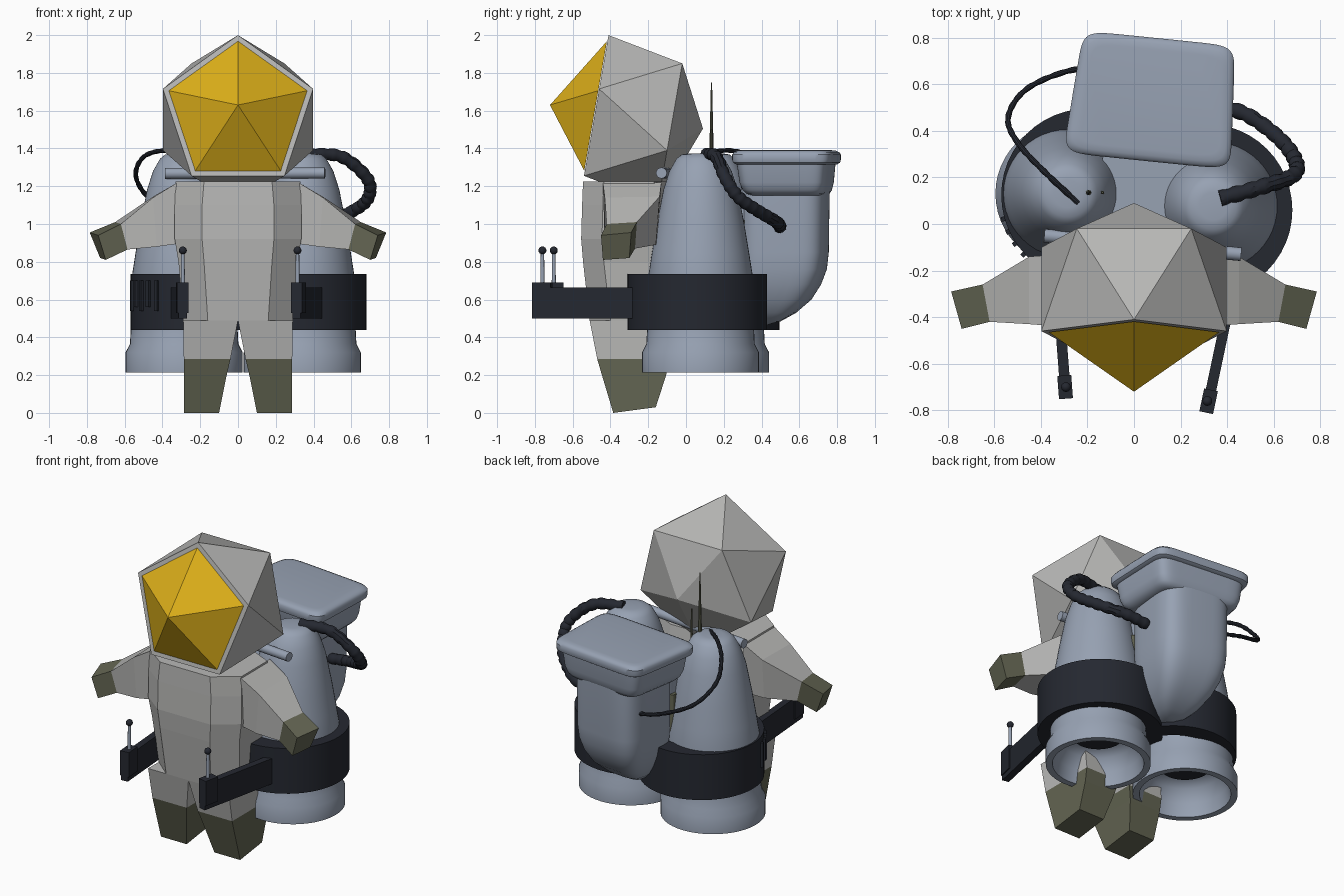
import bpy, math
from mathutils import Vector, Matrix

if "Cube" in bpy.data.objects:
    bpy.data.objects.remove(bpy.data.objects["Cube"])


def material(name, rgb):
    m = bpy.data.materials.new(name)
    m.diffuse_color = (*rgb, 1)
    m.use_nodes = True
    m.node_tree.nodes["Principled BSDF"].inputs["Base Color"].default_value = m.diffuse_color
    return m


SUIT = material("suit_grey", (0.48, 0.48, 0.47))
OLIVE = material("olive", (0.125, 0.13, 0.085))
GOLD = material("gold", (0.72, 0.43, 0.01))
STEEL = material("blue_grey", (0.31, 0.36, 0.45))
DARK = material("near_black", (0.018, 0.021, 0.03))


def finish(ob, mat, smooth):
    ob.data.materials.clear()
    ob.data.materials.append(mat)
    if smooth:
        bpy.ops.object.select_all(action='DESELECT')
        ob.select_set(True)
        bpy.context.view_layer.objects.active = ob
        bpy.ops.object.shade_smooth_by_angle(angle=math.radians(35))
    return ob


def mesh(name, verts, faces, mat, smooth=False):
    import bmesh
    me = bpy.data.meshes.new(name)
    me.from_pydata([tuple(v) for v in verts], [], faces)
    bm = bmesh.new()
    bm.from_mesh(me)
    bmesh.ops.recalc_face_normals(bm, faces=bm.faces)
    bm.to_mesh(me)
    bm.free()
    ob = bpy.data.objects.new(name, me)
    bpy.context.collection.objects.link(ob)
    return finish(ob, mat, smooth)


def loft(name, rings, mat, smooth=False, closed=False):
    """Skin equal-length rings; cap the ends, or join them when closed."""
    n, k = len(rings[0]), len(rings)
    faces = []
    for i in range(k if closed else k - 1):
        a, b = i * n, ((i + 1) % k) * n
        faces += [(a + j, a + (j + 1) % n, b + (j + 1) % n, b + j) for j in range(n)]
    if not closed:
        faces += [tuple(range(n)), tuple(range((k - 1) * n, k * n))]
    return mesh(name, [p for r in rings for p in r], faces, mat, smooth)


def lathe(name, cx, cy, profile, mat, closed=False, n=48):
    rings = [[(cx + r * math.cos(t * math.tau / n), cy + r * math.sin(t * math.tau / n), z)
              for t in range(n)] for r, z in profile]
    return loft(name, rings, mat, True, closed)


def rod(name, p0, p1, r0, r1, mat, n=16):
    p0, p1 = Vector(p0), Vector(p1)
    q = (p1 - p0).to_track_quat('Z', 'Y')
    circle = [Vector((math.cos(t * math.tau / n), math.sin(t * math.tau / n), 0)) for t in range(n)]
    return loft(name, [[p + q @ (c * r) for c in circle] for p, r in ((p0, r0), (p1, r1))], mat, True)


def beam(name, a, b, width, z0, z1, mat):
    a, b = Vector(a), Vector(b)
    d = (b - a).normalized()
    s = Vector((-d.y, d.x)) * width / 2
    return loft(name, [[(*(p + s), z0), (*(p - s), z0), (*(p - s), z1), (*(p + s), z1)]
                       for p in (a, b)], mat)


def hose(name, pts, radius, steps, mat):
    """Ribbed hose along a smooth path."""
    pts = [Vector(p) for p in pts]
    ext = [pts[0] * 2 - pts[1]] + pts + [pts[-1] * 2 - pts[-2]]
    path = []
    for i in range(1, len(ext) - 2):
        a, b, c, d = ext[i - 1:i + 3]
        for s in range(steps):
            t = s / steps
            path.append(0.5 * (2 * b + (c - a) * t + (2 * a - 5 * b + 4 * c - d) * t * t
                               + (3 * b - a - 3 * c + d) * t ** 3))
    cu = bpy.data.curves.new(name, 'CURVE')
    cu.dimensions, cu.bevel_depth, cu.bevel_resolution = '3D', radius, 3
    cu.use_fill_caps = True
    sp = cu.splines.new('POLY')
    sp.points.add(len(path) - 1)
    for i, p in enumerate(path):
        sp.points[i].co = (*p, 1)
        sp.points[i].radius = 0.84 if i % 3 == 2 else 1.0
    ob = bpy.data.objects.new(name, cu)
    bpy.context.collection.objects.link(ob)
    bpy.ops.object.select_all(action='DESELECT')
    ob.select_set(True)
    bpy.context.view_layer.objects.active = ob
    bpy.ops.object.convert(target='MESH')
    finish(bpy.context.object, mat, True)


# Helmet: tilted icosahedron with a flat front opening
up, back = Vector((0, 0.172, 0.985)), Vector((0, 0.985, -0.172))
c_front, c_back = Vector((0, -0.482, 1.588)), Vector((0, -0.078, 1.517))


def pentagon(c, r, start):
    return [c + Vector((1, 0, 0)) * r * math.sin(start + i * math.tau / 5)
            + up * r * math.cos(start + i * math.tau / 5) for i in range(5)]


rim, rear = pentagon(c_front, 0.418, 0), pentagon(c_back, 0.418, math.pi / 5)
faces = [tuple(range(5))]
for i in range(5):
    j = (i + 1) % 5
    faces += [(i, j, 5 + i), (j, 5 + j, 5 + i), (5 + i, 5 + j, 10)]
mesh("helmet", rim + rear + [Vector((0, 0.09, 1.505))], faces, SUIT)
mesh("visor", pentagon(c_front - back * 0.003, 0.385, 0) + [Vector((0, -0.72, 1.63))],
     [(i, (i + 1) % 5, 5) for i in range(5)] + [(0, 1, 2, 3, 4)], GOLD)

# Torso: eight-sided low-poly loft
rings = []
for z, a, w, yf, yb in [(0.49, .16, .29, -.51, -.11), (0.8, .18, .315, -.545, -.09),
                        (0.92, .19, .335, -.555, -.08), (1.1, .19, .335, -.55, -.08),
                        (1.225, .18, .33, -.545, -.10)]:
    half = [(a, yf), (w, yf + .11), (w, yb - .07), (a, yb)]
    rings.append([(x, y, z) for x, y in half] + [(-x, y, z) for x, y in reversed(half)])
loft("torso", rings, SUIT)

# Arms, hands, legs and boots, mirrored
arm = [[(.32, -.13, 1.22), (.32, -.44, 1.22), (.32, -.42, .895), (.32, -.15, .895)],
       [(.45, -.14, 1.145), (.45, -.43, 1.14), (.43, -.43, .88), (.45, -.16, .89)],
       [(.65, -.26, 1.01), (.62, -.42, 1.0), (.585, -.41, .865), (.61, -.27, .87)],
       [(.785, -.29, .955), (.74, -.45, .94), (.70, -.44, .81), (.73, -.30, .82)]]


def leg_ring(x0, x1, yf, yb, zf, zb):
    return [(x0, yf, zf), (x1, yf, zf), (x1, yb, zb), (x0, yb, zb)]


leg = [leg_ring(0, .29, -.51, -.11, .49, .49), leg_ring(.04, .287, -.47, -.09, .285, .285),
       leg_ring(.06, .286, -.445, -.105, .2, .2), leg_ring(.1, .285, -.385, -.16, 0, .03)]
for side, s in (("left", -1), ("right", 1)):
    for part, rs, mat in (("arm", arm[:3], SUIT), ("hand", arm[2:], OLIVE),
                          ("leg", leg[:2], SUIT), ("boot", leg[1:], OLIVE)):
        loft(f"{side}_{part}", [[(s * x, y, z) for x, y, z in r] for r in rs], mat)

# Thrusters with hollow nozzles and dark bands
thruster = [(.16, .42), (.22, .38), (.255, .30), (.27, .215), (.31, .215), (.31, .32), (.287, .365),
            (.28, .5), (.275, .735), (.257, .85), (.232, 1.0), (.197, 1.18), (.165, 1.28),
            (.128, 1.345), (.10, 1.368), (.06, 1.374)]
for side, (cx, cy), (bx, by) in (("right", (.34, .077), (.31, .06)), ("left", (-.285, .13), (-.2, .125))):
    lathe(f"{side}_thruster", cx, cy, thruster, STEEL)
    lathe(f"{side}_nozzle_core", cx, cy, [(.15, .40), (.15, .43)], DARK)
    lathe(f"{side}_band", bx, by, [(.26, .44), (.37, .44), (.37, .735), (.26, .735)], DARK, True)

# Control arms with levers
for side, a, b, lever in (("right", (.435, -.22), (.31, -.81), (.315, -.76)),
                          ("left", (-.335, -.18), (-.292, -.75), (-.292, -.70))):
    a, b = Vector(a), Vector(b)
    beam(f"{side}_control_arm", a, b, .045, .5, .665, DARK)
    beam(f"{side}_control_block", b + (a - b).normalized() * .1, b, .06, .53, .69, DARK)
    rod(f"{side}_lever", (*lever, .68), (*lever, .86), .011, .009, STEEL)
    bpy.ops.mesh.primitive_uv_sphere_add(segments=16, ring_count=8, radius=.021, location=(*lever, .86))
    bpy.context.object.name = f"{side}_lever_knob"
    finish(bpy.context.object, DARK, True)

# Small ribs on the left band
for i in range(5):
    t = math.radians(196 + 9 * i)
    d = Vector((math.cos(t), math.sin(t)))
    p = Vector((-.2, .125))
    beam(f"band_rib_{i}", p + d * .36, p + d * .385, .02, .54 + .02 * (i % 2), .70, DARK)

# Shoulder crossbar
rod("crossbar", (-.385, -.05, 1.268), (.46, -.13, 1.27), .029, .029, STEEL)

# Rear tank: rounded sections in a slightly turned frame
frame = Matrix.Translation((.055, .27, 0)) @ Matrix.Rotation(math.radians(-5.8), 4, 'Z')


def rounded(z, w, y0, y1, power, taper=0, n=64):
    ring = []
    for i in range(n):
        c, s = math.cos(i * math.tau / n), math.sin(i * math.tau / n)
        u = math.copysign(abs(c) ** (2 / power), c)
        v = math.copysign(abs(s) ** (2 / power), s)
        ring.append(frame @ Vector((u * w * (1 - taper * v), (y0 + y1) / 2 + v * (y1 - y0) / 2, z)))
    return ring


loft("tank_lid", [rounded(z, .345 - e, e, .53 - e, 9, .05) for z, e in
                  ((1.315, .02), (1.325, .004), (1.34, 0), (1.368, 0), (1.38, .008), (1.388, .025), (1.391, .05))],
     STEEL, True)
loft("tank_upper", [rounded(z, .32 - e, .02 + e, .505 - e * .6, 8, .05) for z, e in
                    ((1.15, .08), (1.16, .05), (1.18, .03), (1.22, .015), (1.33, 0))], STEEL, True)
loft("tank_lower", [rounded(z, w, y0, y1, 4) for z, w, y0, y1 in
                    ((1.2, .235, .03, .485), (.85, .235, .03, .48), (.76, .228, .03, .47),
                     (.68, .212, .03, .44), (.6, .18, .03, .39), (.53, .135, .04, .31),
                     (.485, .085, .06, .23), (.465, .03, .09, .16))], STEEL, True)

# Connector between tank, thrusters and wearer
loft("connector", [rounded(z, .19, -.33, .1, 8) for z in (.55, 1.12)], STEEL, True)
loft("connector_plate", [rounded(z, .21, -.03, .06, 10) for z in (.78, 1.02)], OLIVE, True)

# Hoses and antennas
hose("thin_hose", [(-.24, .09, 1.365), (-.38, .22, 1.39), (-.5, .35, 1.355), (-.54, .46, 1.25),
                   (-.46, .58, 1.13), (-.27, .66, 1.05), (-.1, .66, 1.01)], .013, 9, DARK)
hose("thick_hose", [(.37, .11, 1.37), (.55, .16, 1.355), (.685, .21, 1.24), (.69, .28, 1.14),
                    (.61, .38, 1.07), (.46, .48, 1.01), (.3, .5, .98)], .035, 9, DARK)
rod("tall_antenna", (-.195, .135, 1.32), (-.195, .135, 1.75), .013, .003, OLIVE, 8)
rod("short_antenna", (-.135, .135, 1.27), (-.135, .135, 1.5), .008, .004, OLIVE, 8)
